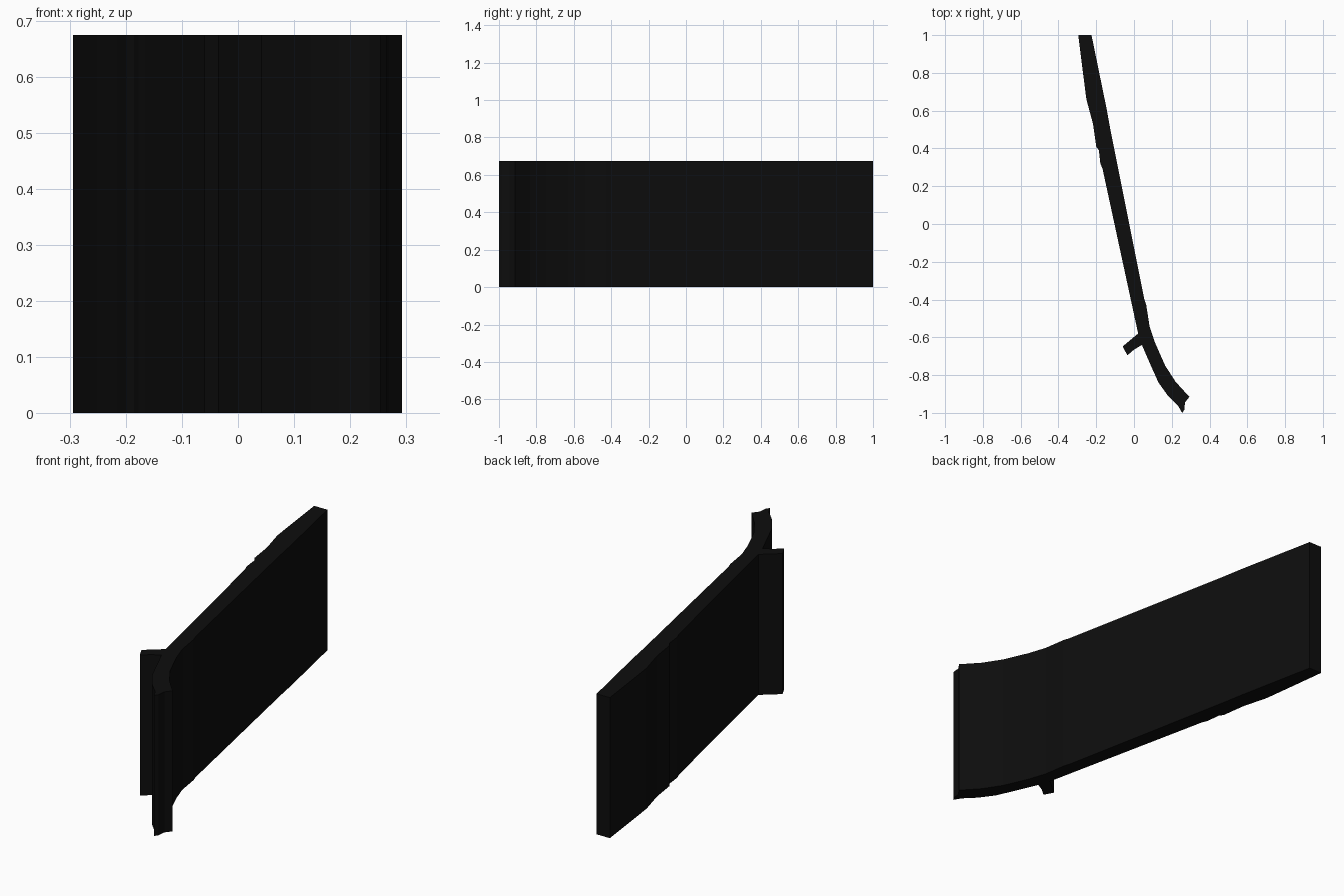
import bpy
import bmesh

cube = bpy.data.objects.get("Cube")
if cube:
    bpy.data.objects.remove(cube, do_unlink=True)

HEIGHT = 0.675

# Single near-black colour
black = bpy.data.materials.new("matte_black")
black.use_nodes = True
colour = (0.004, 0.004, 0.004, 1)
black.diffuse_color = colour
shader = black.node_tree.nodes["Principled BSDF"]
shader.inputs["Base Color"].default_value = colour
shader.inputs["Roughness"].default_value = 0.9


def extrude_plan(name, outline):
    """Raise a plan outline into a flat-topped upright part."""
    bm = bmesh.new()
    base = bm.faces.new([bm.verts.new((x, y, 0)) for x, y in outline])
    raised = bmesh.ops.extrude_face_region(bm, geom=[base], use_keep_orig=True)
    top = [v for v in raised["geom"] if isinstance(v, bmesh.types.BMVert)]
    bmesh.ops.translate(bm, verts=top, vec=(0, 0, HEIGHT))
    bmesh.ops.recalc_face_normals(bm, faces=bm.faces)
    mesh = bpy.data.meshes.new(name)
    bm.to_mesh(mesh)
    bm.free()
    mesh.materials.append(black)
    part = bpy.data.objects.new(name, mesh)
    bpy.context.collection.objects.link(part)
    return part


# Where the short branch meets the main panel
joint_back = (0.022, -0.58)
joint_front = (0.042, -0.64)

# Long panel: worn left side, curved notched front end, smooth right side
left_side = [(-0.295, 1), (-0.27, 0.8), (-0.252, 0.66), (-0.217, 0.53),
             (-0.2, 0.41), (-0.186, 0.39), (-0.178, 0.32), (-0.166, 0.29),
             joint_back, joint_front]
front_end = [(0.085, -0.74), (0.13, -0.84), (0.18, -0.91), (0.235, -0.965),
             (0.255, -1), (0.266, -0.985), (0.27, -0.945), (0.293, -0.915)]
right_side = [(0.22, -0.835), (0.165, -0.75), (0.112, -0.63), (0.082, -0.54),
              (0.065, -0.43), (0.055, -0.4), (-0.125, 0.5), (-0.145, 0.61),
              (-0.225, 1)]
extrude_plan("main_panel", left_side + front_end + right_side)

# Short side branch
extrude_plan("side_branch", [joint_back, (-0.06, -0.648), (-0.035, -0.695),
                             (0, -0.665), joint_front])
